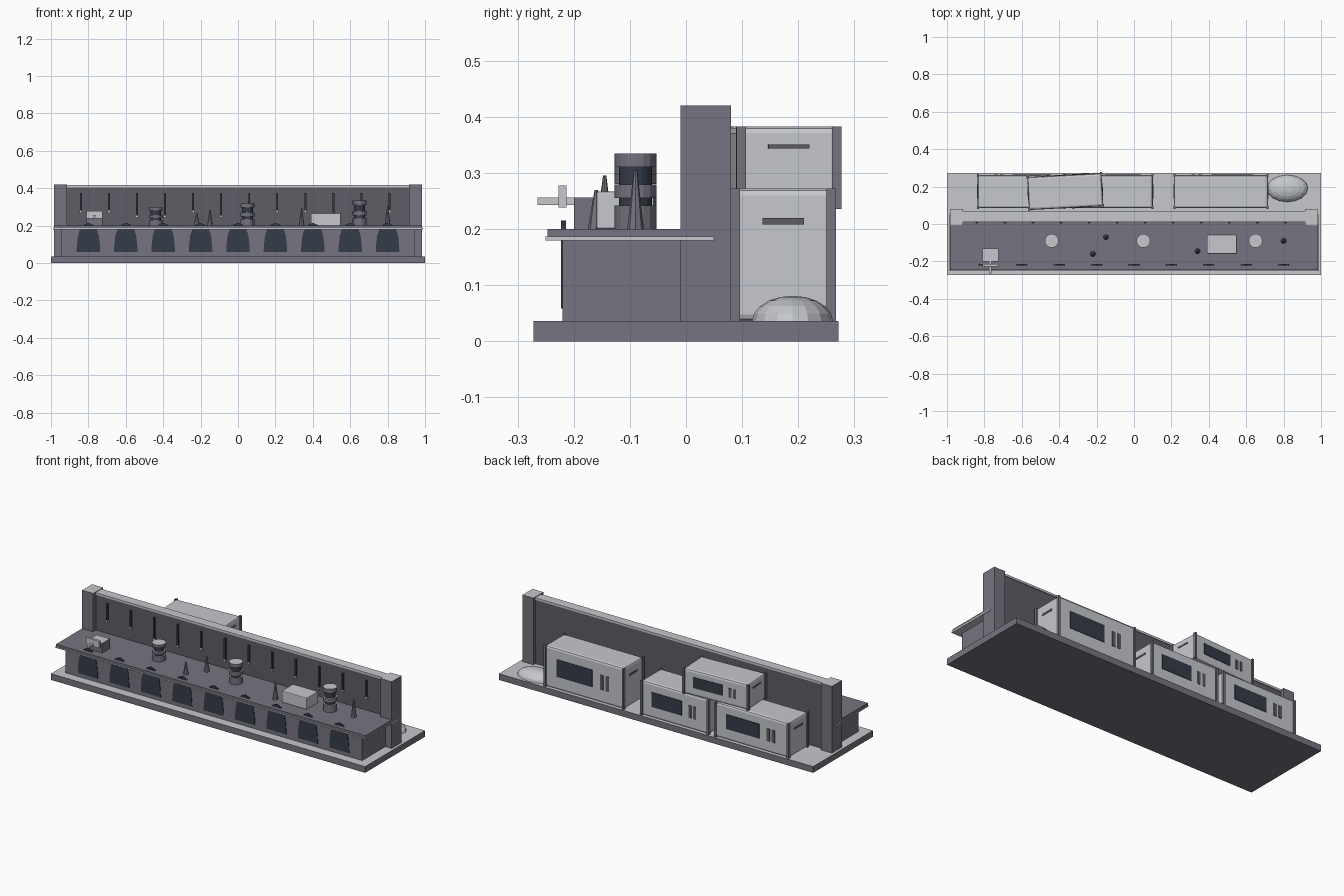
import bpy, bmesh, math
from mathutils import Matrix, Vector

old = bpy.data.objects.get("Cube")
if old:
    bpy.data.objects.remove(old, do_unlink=True)


def material(name, r, g, b):
    m = bpy.data.materials.new(name)
    m.use_nodes = True
    m.diffuse_color = (r, g, b, 1)
    m.node_tree.nodes["Principled BSDF"].inputs["Base Color"].default_value = (r, g, b, 1)
    return m


LIGHT = material("light grey", 0.57, 0.58, 0.61)
DARK = material("slate grey", 0.18, 0.175, 0.215)
PANEL = material("deep grey", 0.11, 0.11, 0.13)
GLASS = material("dark blue", 0.035, 0.045, 0.065)


def finish(bm, name, mat, top=None, move=None):
    """Turn a bmesh into an object; upward faces can take a second colour."""
    if move:
        bm.transform(move)
    bmesh.ops.recalc_face_normals(bm, faces=bm.faces)
    mesh = bpy.data.meshes.new(name)
    mesh.materials.append(mat)
    if top:
        mesh.materials.append(top)
        for f in bm.faces:
            f.material_index = int(f.normal.z > 0.9)
    bm.to_mesh(mesh)
    bm.free()
    ob = bpy.data.objects.new(name, mesh)
    bpy.context.collection.objects.link(ob)
    return ob


def box(name, x, y, z, mat, top=None, bevel=0, move=None):
    bm = bmesh.new()
    bmesh.ops.create_cube(bm, size=1)
    for v in bm.verts:
        v.co = Vector([r[0] if c < 0 else r[1] for c, r in zip(v.co, (x, y, z))])
    ob = finish(bm, name, mat, top, move)
    if bevel:
        mod = ob.modifiers.new("rounded edges", 'BEVEL')
        mod.width, mod.segments = bevel, 2
    return ob


def cone(name, x, y, z0, z1, r0, r1, mat, top=None, sides=16):
    bm = bmesh.new()
    bmesh.ops.create_cone(bm, cap_ends=True, segments=sides, radius1=r0, radius2=r1, depth=z1 - z0)
    return finish(bm, name, mat, top, Matrix.Translation((x, y, (z0 + z1) / 2)))


# Base, podium and deck
GROUND, DECK = 0.036, 0.2
box("base", (-1, 1), (-0.272, 0.272), (0, GROUND), DARK, LIGHT)
box("podium", (-0.945, 0.945), (-0.22, 0.03), (GROUND, 0.18), DARK)
box("deck_trim", (-0.988, 0.988), (-0.25, 0.05), (0.18, 0.187), LIGHT)
box("deck", (-0.985, 0.985), (-0.247, 0.02), (0.187, DECK), DARK)

# Wall with end pillars and coping
box("wall", (-0.93, 0.93), (0.015, 0.062), (GROUND, 0.405), PANEL)
box("wall_coping", (-0.92, 0.92), (0.011, 0.066), (0.405, 0.417), LIGHT)
for side in (-1, 1):
    box("pillar", sorted((side * 0.915, side * 0.985)), (-0.01, 0.08), (GROUND, 0.42), DARK, LIGHT)

# Arched windows whose tips rise through the deck
half_arch = [(0.063, 0.058), (0.061, 0.1), (0.056, 0.145), (0.045, 0.18), (0.024, 0.205)]
outline = half_arch + [(0, 0.215)] + [(-x, z) for x, z in reversed(half_arch)]
for i in range(9):
    bm = bmesh.new()
    face = bm.faces.new([bm.verts.new((x, -0.223, z)) for x, z in outline])
    ext = bmesh.ops.extrude_face_region(bm, geom=[face])["geom"]
    bmesh.ops.translate(bm, vec=(0, 0.009, 0), verts=[v for v in ext if isinstance(v, bmesh.types.BMVert)])
    finish(bm, "arch_window", GLASS, move=Matrix.Translation((-0.8 + 0.2 * i, 0, 0)))

# Wall strips with pale tips
for i in range(12):
    x = -0.84 + 0.15 * i
    low = 0.255 if i in (2, 3, 5, 9) else 0.28
    box("wall_strip", (x - 0.005, x + 0.005), (0.006, 0.016), (low, 0.375), GLASS)
    box("strip_tip", (x - 0.007, x + 0.007), (0.004, 0.016), (low - 0.012, low), LIGHT)

# Ringed stacks
for x, height in ((-0.44, 0.098), (0.05, 0.118), (0.65, 0.135)):
    cone("stack_core", x, -0.09, DECK, DECK + height * 0.95, 0.029, 0.029, GLASS)
    for low, high in ((0, 0.31), (0.41, 0.59), (0.82, 1)):
        cone("stack_ring", x, -0.09, DECK + low * height, DECK + high * height, 0.037, 0.037, DARK, LIGHT)

# Spikes
for x, y, tip in ((-0.22, -0.16, 0.27), (-0.15, -0.07, 0.285), (0.34, -0.145, 0.295), (0.8, -0.09, 0.305)):
    cone("spike", x, y, DECK, tip, 0.015, 0.003, DARK, sides=8)

# Crate and small gun on the deck
box("crate", (0.39, 0.55), (-0.16, -0.057), (DECK, 0.267), LIGHT, bevel=0.004)
box("gun_body", (-0.81, -0.725), (-0.2, -0.13), (DECK, 0.256), DARK, LIGHT)
box("gun_shield", (-0.81, -0.725), (-0.227, -0.213), (0.238, 0.278), LIGHT)
box("gun_barrel", (-0.774, -0.761), (-0.265, -0.2), (0.243, 0.256), LIGHT)


def container(x0, x1, z0, z1, turn=0):
    """Cabin with rounded body, corner posts, rear window, vents and end slots."""
    length, h, half = x1 - x0, z1 - z0, 0.088
    e = length / 2
    move = Matrix.Translation(((x0 + x1) / 2, 0.173, z0)) @ Matrix.Rotation(math.radians(turn), 4, 'Z')
    box("container_body", (-e + 0.004, e - 0.004), (-half, half), (0, h), LIGHT, bevel=0.012, move=move)
    for sx in (-1, 1):
        for sy in (-1, 1):
            box("container_post", sorted((sx * (e - 0.012), sx * e)),
                sorted((sy * (half - 0.011), sy * (half + 0.006))), (0, h), DARK, move=move)
        box("end_slot", sorted((sx * (e - 0.005), sx * (e - 0.001))), (-0.037, 0.037),
            (h * 0.73, h * 0.78), PANEL, move=move)
    # Rear details, measured from the left end
    for name, a, b, low, high in (("container_window", 0.16, 0.6, 0.32, 0.74),
                                  ("container_vent", 0.7, 0.74, 0.32, 0.68),
                                  ("container_vent", 0.77, 0.81, 0.32, 0.68)):
        box(name, (e - b * length, e - a * length), (half - 0.003, half + 0.003),
            (low * h, high * h), GLASS if "window" in name else PANEL, move=move)


container(0.21, 0.72, GROUND, 0.272)
container(-0.33, 0.105, GROUND, 0.236)
container(-0.84, -0.365, GROUND, 0.236)
container(-0.57, -0.165, 0.236, 0.383, 3)

# Low dome on the base
bm = bmesh.new()
bmesh.ops.create_uvsphere(bm, u_segments=16, v_segments=10, radius=1)
bmesh.ops.bisect_plane(bm, geom=bm.verts[:] + bm.edges[:] + bm.faces[:], plane_co=(0, 0, 0),
                       plane_no=(0, 0, 1), clear_inner=True)
finish(bm, "dome", LIGHT, move=Matrix.Translation((0.82, 0.19, GROUND))
       @ Matrix.Diagonal((0.11, 0.072, 0.045, 1)))
